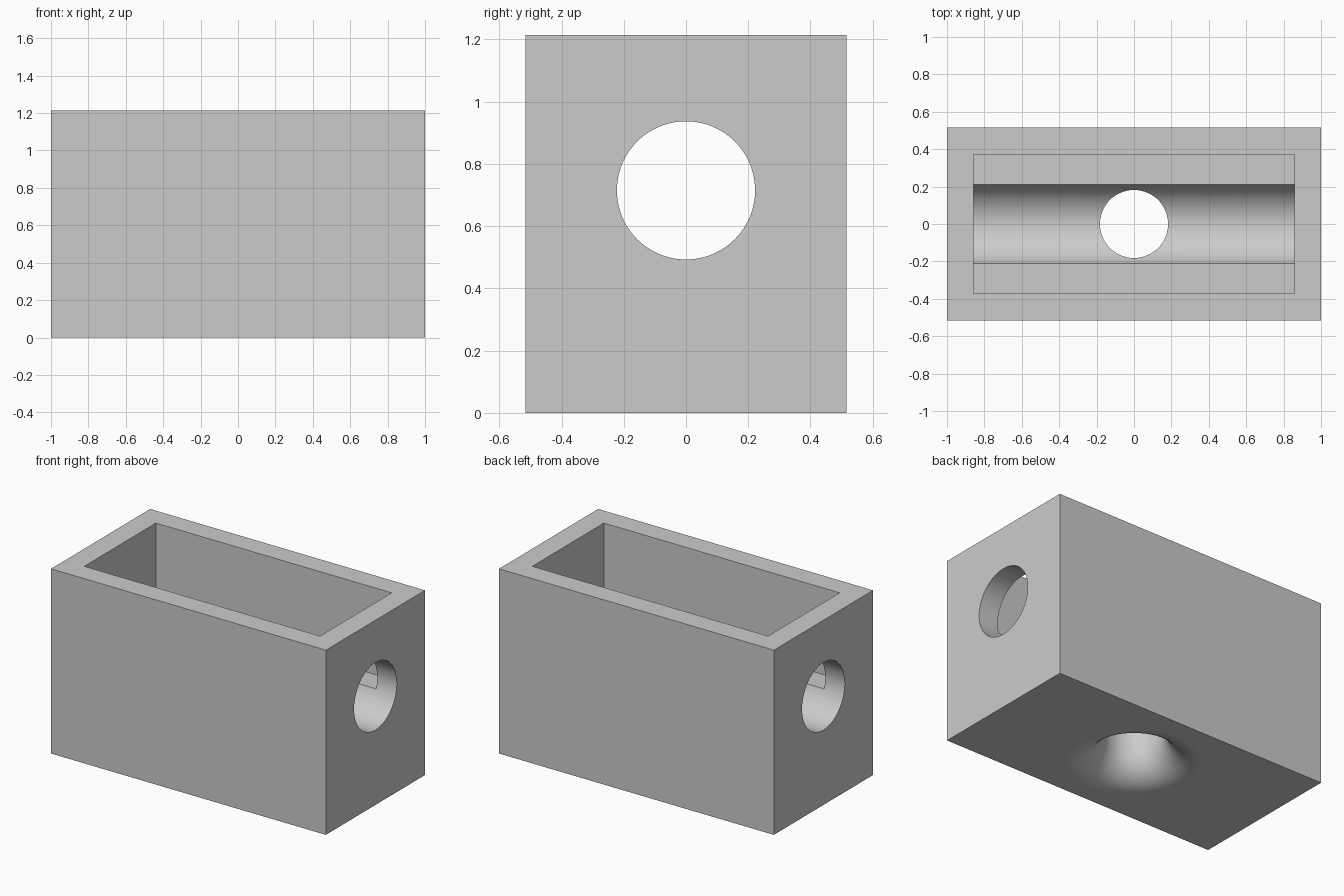
import bpy, bmesh, math
from mathutils import Matrix

cube = bpy.data.objects.get("Cube")
if cube:
    bpy.data.objects.remove(cube, do_unlink=True)

LENGTH, WIDTH, HEIGHT = 2.0, 1.03, 1.215
POCKET_X, POCKET_Y, FLOOR = 1.716, 0.744, 0.645
BORE_R, BORE_Z = 0.222, 0.715
DRAIN_R, FILLET = 0.182, 0.21

grey = bpy.data.materials.new("plain grey")
grey.use_nodes = True
grey.diffuse_color = (0.6, 0.6, 0.6, 1)
grey.node_tree.nodes["Principled BSDF"].inputs["Base Color"].default_value = (0.6, 0.6, 0.6, 1)


def make_object(name, bm):
    bmesh.ops.recalc_face_normals(bm, faces=bm.faces)
    mesh = bpy.data.meshes.new(name)
    bm.to_mesh(mesh)
    bm.free()
    mesh.materials.append(grey)
    obj = bpy.data.objects.new(name, mesh)
    bpy.context.collection.objects.link(obj)
    return obj


def box(name, sx, sy, z0, z1):
    bm = bmesh.new()
    place = Matrix.Translation((0, 0, (z0 + z1) / 2)) @ Matrix.Diagonal((sx, sy, z1 - z0, 1))
    bmesh.ops.create_cube(bm, size=1, matrix=place)
    return make_object(name, bm)


def cylinder_x(name, radius, length, z):
    bm = bmesh.new()
    place = Matrix.Translation((0, 0, z)) @ Matrix.Rotation(math.pi / 2, 4, 'Y')
    bmesh.ops.create_cone(bm, cap_ends=True, segments=96, radius1=radius,
                          radius2=radius, depth=length, matrix=place)
    return make_object(name, bm)


def lathe(name, profile, segments=96):
    bm = bmesh.new()
    rings = []
    for r, z in profile:
        angles = [2 * math.pi * i / segments for i in range(segments)]
        rings.append([bm.verts.new((r * math.cos(a), r * math.sin(a), z)) for a in angles])
    for low, high in zip(rings, rings[1:]):
        for i in range(segments):
            j = (i + 1) % segments
            bm.faces.new((low[i], low[j], high[j], high[i]))
    bm.faces.new(rings[0])
    bm.faces.new(rings[-1])
    return make_object(name, bm)


# Solid block with an open pocket, a lengthwise bore and a flared drain
housing = box("housing", LENGTH, WIDTH, 0, HEIGHT)
pocket = box("pocket_cutter", POCKET_X, POCKET_Y, FLOOR, HEIGHT + 0.2)
bore = cylinder_x("bore_cutter", BORE_R, LENGTH + 0.4, BORE_Z)

steps = 16
outer = DRAIN_R + FILLET
flare = [(outer, -0.1)]
for k in range(steps + 1):
    a = math.pi / 2 * k / steps
    flare.append((outer - FILLET * math.sin(a), FILLET * (1 - math.cos(a))))
flare.append((DRAIN_R, BORE_Z))
drain = lathe("drain_cutter", flare)

bpy.ops.object.select_all(action='DESELECT')
bpy.context.view_layer.objects.active = housing
housing.select_set(True)
for cutter in (pocket, bore, drain):
    cutter.hide_render = True
    mod = housing.modifiers.new(cutter.name, 'BOOLEAN')
    mod.operation = 'DIFFERENCE'
    mod.solver = 'EXACT'
    mod.object = cutter
    bpy.ops.object.modifier_apply(modifier=mod.name)
    bpy.data.objects.remove(cutter, do_unlink=True)

# Smooth curved walls, crisp edges, flat large faces
bpy.ops.object.shade_smooth_by_angle(angle=math.radians(30))
weighted = housing.modifiers.new("flat face normals", 'WEIGHTED_NORMAL')
weighted.keep_sharp = True
